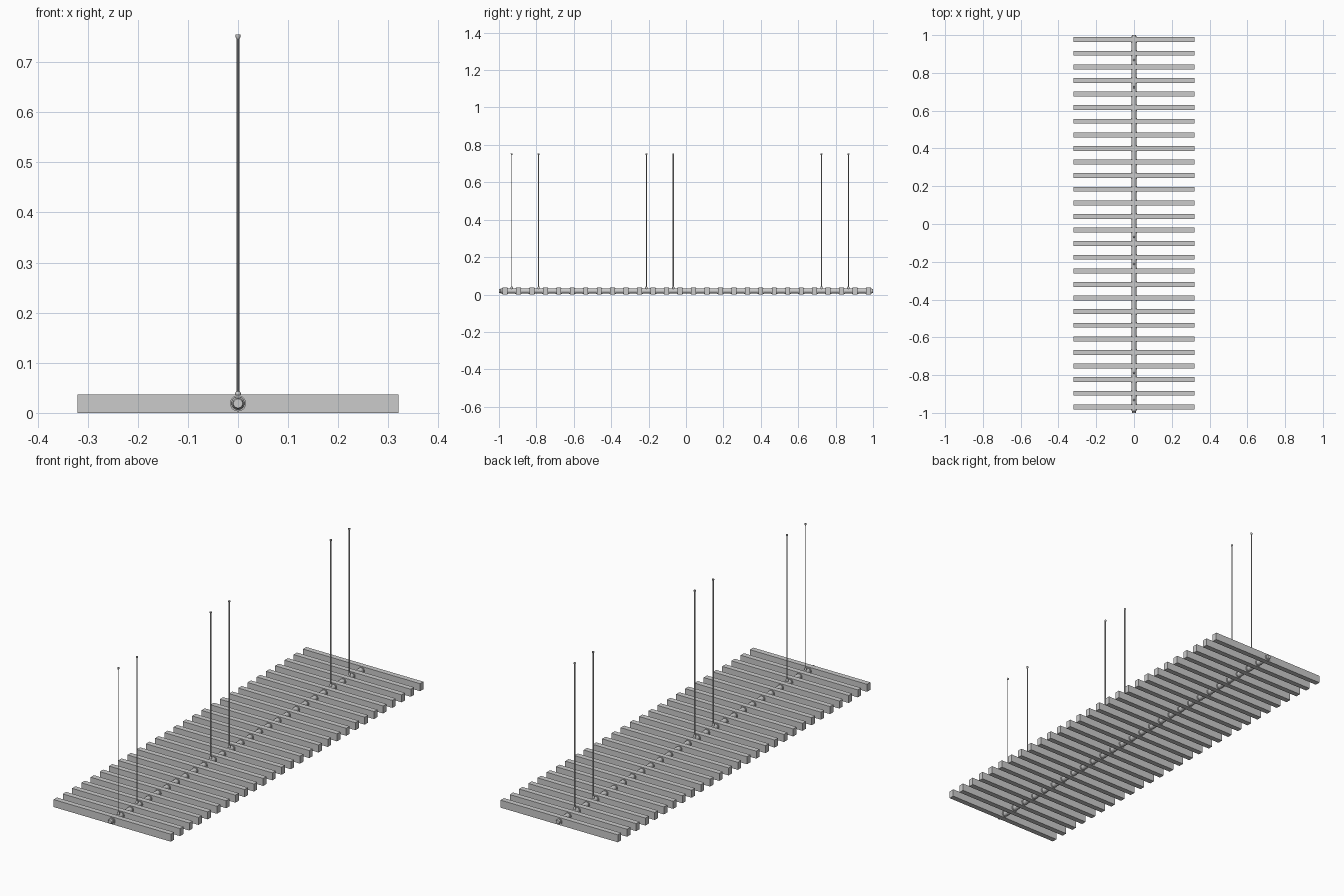
import bpy, math

if "Cube" in bpy.data.objects:
    bpy.data.objects.remove(bpy.data.objects["Cube"])

SLATS, PITCH, Y0 = 28, 0.072, -0.968
AXIS_Z = 0.019


def lathe(name, profile, loc, axis='Z', sides=16):
    """Closed solid of revolution from (radius, height) pairs."""
    verts, faces = [], []
    for r, h in profile:
        for i in range(sides):
            a = 2 * math.pi * i / sides
            verts.append((r * math.cos(a), r * math.sin(a), h))
    for k in range(len(profile) - 1):
        for i in range(sides):
            j = (i + 1) % sides
            faces.append((k * sides + i, k * sides + j,
                          (k + 1) * sides + j, (k + 1) * sides + i))
    faces.append(tuple(reversed(range(sides))))
    faces.append(tuple(range((len(profile) - 1) * sides, len(profile) * sides)))
    if axis == 'Y':
        verts = [(x, z, -y) for x, y, z in verts]
    mesh = bpy.data.meshes.new(name)
    mesh.from_pydata(verts, [], faces)
    obj = bpy.data.objects.new(name, mesh)
    obj.location = loc
    bpy.context.collection.objects.link(obj)
    bpy.ops.object.select_all(action='DESELECT')
    obj.select_set(True)
    bpy.context.view_layer.objects.active = obj
    bpy.ops.object.shade_smooth_by_angle(angle=math.radians(35))
    return obj


# central rod with stepped, tapered ends
half = [(0.009, 1.0), (0.011, 0.997), (0.011, 0.992), (0.013, 0.99)]
profile = [(r, -h) for r, h in half] + [(r, h) for r, h in reversed(half)]
lathe("central_rod", profile, (0, 0, AXIS_Z), 'Y', 24)

# cross slats, each clamped on the rod by a collar
for i in range(SLATS):
    y = Y0 + i * PITCH
    bpy.ops.mesh.primitive_cube_add(size=1, location=(0, y, 0.0185))
    slat = bpy.context.object
    slat.name = f"slat_{i + 1}"
    slat.scale = (0.64, 0.026, 0.037)
    bpy.ops.object.transform_apply(location=False, rotation=False, scale=True)
    lathe(f"slat_collar_{i + 1}", [(0.016, -0.017), (0.016, 0.017)],
          (0, y, AXIS_Z), 'Y', 24)

# suspension wires in the gaps between slats, with ferrules at both ends
for n, (gap, radius) in enumerate([(0, 0.0012), (2, 0.003), (10, 0.003),
                                   (12, 0.003), (23, 0.003), (25, 0.003)], 1):
    y = Y0 + (gap + 0.5) * PITCH
    lathe(f"wire_{n}", [(radius, 0.035), (radius, 0.752)], (0, y, 0), sides=8)
    lathe(f"lower_ferrule_{n}", [(0.006, 0.028), (0.006, 0.038), (0.004, 0.043)],
          (0, y, 0), sides=12)
    lathe(f"upper_ferrule_{n}", [(0.003, 0.746), (0.005, 0.75), (0.005, 0.755)],
          (0, y, 0), sides=12)
